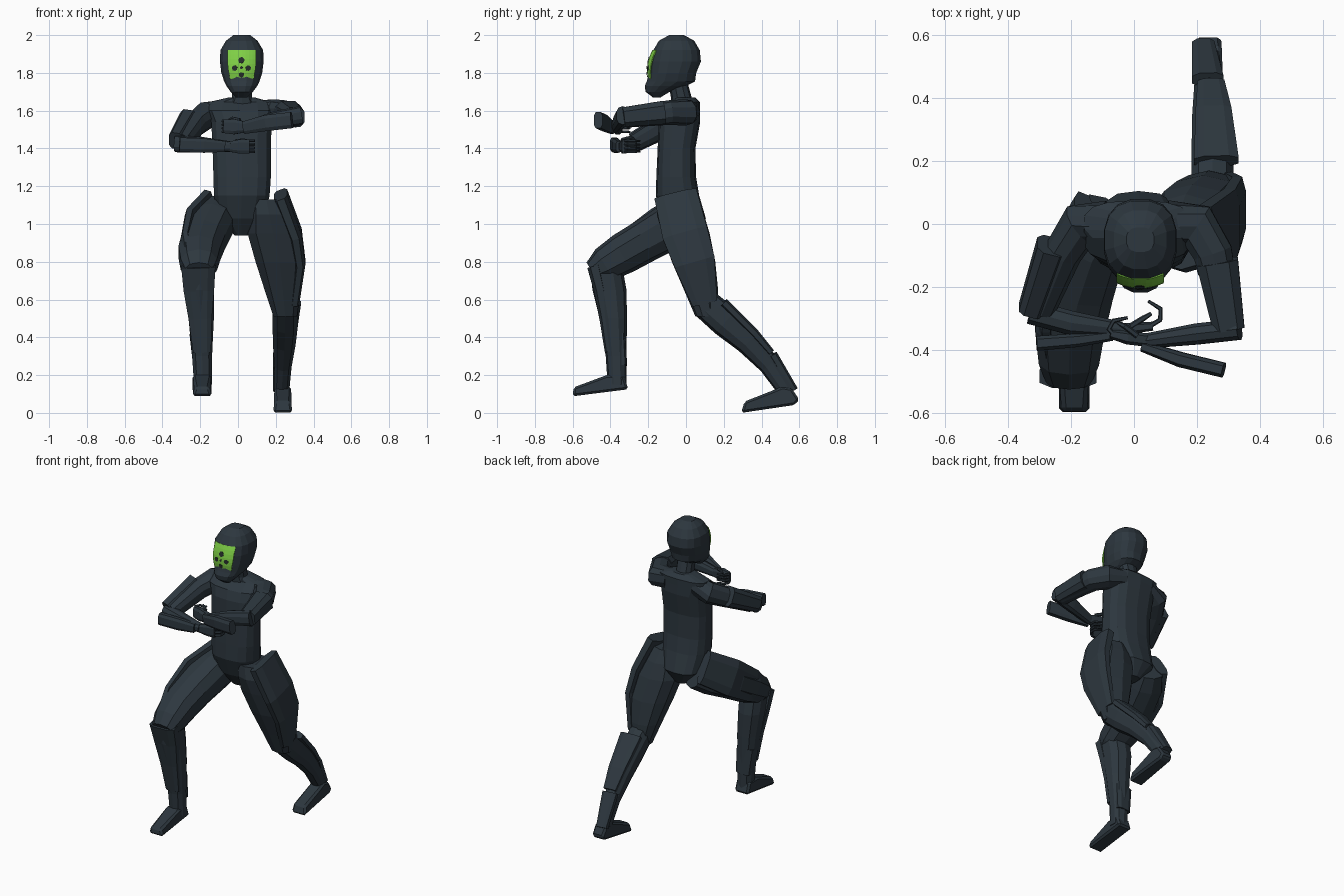
import bpy, bmesh, math
from mathutils import Vector


def material(name, rgb):
    m = bpy.data.materials.new(name)
    m.diffuse_color = (*rgb, 1)
    return m


SUIT = material("dark slate suit", (0.026, 0.038, 0.049))
GREEN = material("bright green visor", (0.21, 0.62, 0.06))
MARK = material("dark visor marks", (0.018, 0.026, 0.022))


def finish(name, bm, mat):
    bmesh.ops.recalc_face_normals(bm, faces=bm.faces)
    me = bpy.data.meshes.new(name)
    bm.to_mesh(me)
    bm.free()
    me.materials.append(mat)
    ob = bpy.data.objects.new(name, me)
    bpy.context.collection.objects.link(ob)
    return ob


def loft(name, rings, n=10, hint=(1, 0, 0), flat=False, square=0.85):
    """Skin rings of (x, y, z, width, depth); flat keeps every ring horizontal."""
    bm = bmesh.new()
    pts = [Vector(r[:3]) for r in rings]
    loops = []
    for i, r in enumerate(rings):
        t = pts[min(i + 1, len(pts) - 1)] - pts[max(i - 1, 0)]
        t = Vector((0, 0, 1)) if flat else t.normalized()
        side = Vector(hint)
        side = (side - t * side.dot(t)).normalized()
        other = t.cross(side)
        loop = []
        for k in range(n):
            a = 2 * math.pi * (k + 0.5) / n
            c, s = math.cos(a), math.sin(a)
            c = math.copysign(abs(c) ** square, c)
            s = math.copysign(abs(s) ** square, s)
            loop.append(bm.verts.new(pts[i] + side * c * r[3] / 2 + other * s * r[4] / 2))
        loops.append(loop)
    for a, b in zip(loops, loops[1:]):
        for k in range(n):
            bm.faces.new((a[k], a[(k + 1) % n], b[(k + 1) % n], b[k]))
    bm.faces.new(loops[0])
    bm.faces.new(loops[-1])
    return finish(name, bm, SUIT)


def plate(name, rings, hint=(1, 0, 0)):
    return loft(name, rings, n=8, hint=hint, square=0.65)


def foot(name, profile, x, widths):
    """Side profile (y, z) extruded across x, one width per point, edges softened."""
    bm = bmesh.new()
    rows = [[bm.verts.new((x + s * w / 2, y, z)) for (y, z), w in zip(profile, widths)] for s in (-1, 1)]
    bm.faces.new(rows[0])
    bm.faces.new(rows[1])
    n = len(profile)
    for i in range(n):
        j = (i + 1) % n
        bm.faces.new((rows[0][i], rows[0][j], rows[1][j], rows[1][i]))
    ob = finish(name, bm, SUIT)
    b = ob.modifiers.new("soft edges", "BEVEL")
    b.width, b.segments = 0.012, 1
    return ob


# torso, neck and head
loft("torso", [(.02, .0, .94, .08, .10), (.015, -.005, 1.03, .25, .22), (.02, -.045, 1.15, .30, .23),
               (.022, -.052, 1.25, .31, .21), (.02, -.05, 1.4, .315, .20), (.018, -.035, 1.54, .325, .22),
               (.01, -.025, 1.60, .36, .20), (.01, .005, 1.645, .34, .14), (.02, -.005, 1.67, .14, .11)],
     n=14, flat=True, square=0.75)
loft("neck", [(.022, -.01, 1.62, .17, .13), (.022, -.025, 1.67, .11, .11), (.022, -.045, 1.76, .11, .10)], flat=True)
loft("helmet", [(.02, -.155, 1.67, .06, .04), (.02, -.15, 1.70, .12, .13), (.02, -.11, 1.73, .165, .22),
                (.02, -.08, 1.755, .19, .26), (.02, -.07, 1.80, .22, .252), (.02, -.055, 1.86, .235, .272),
                (.02, -.05, 1.92, .23, .25), (.02, -.05, 1.97, .17, .19), (.02, -.05, 2.0, .09, .08)],
     n=16, flat=True, square=0.82)


# visor and its round marks follow one curved surface
def visor_y(x, z):
    return -.203 + 3.2 * (x - .02) ** 2 + 2.6 * (z - 1.815) ** 2


bm = bmesh.new()
res = bmesh.ops.create_grid(bm, x_segments=8, y_segments=7, size=1)
for v in res["verts"]:
    u, w = v.co.x, v.co.y
    z = 1.835 + w * .085
    x = .02 + u * (.074 - .016 * max(0, -w))
    v.co = (x, visor_y(x, z), z)
ob = finish("visor", bm, GREEN)
s = ob.modifiers.new("thickness", "SOLIDIFY")
s.thickness, s.offset = .006, 0

for i, (x, z, r) in enumerate([(.018, 1.867, .017), (-.018, 1.825, .015), (.054, 1.825, .015),
                               (.018, 1.828, .008), (.018, 1.790, .014)]):
    bm = bmesh.new()
    ring = []
    for k in range(7):
        a = 2 * math.pi * k / 7 + .4
        px, pz = x + r * math.cos(a), z + r * math.sin(a)
        ring.append(bm.verts.new((px, visor_y(px, pz) - .005, pz)))
    bm.faces.new(ring)
    ob = finish(f"visor_mark_{i + 1}", bm, MARK)
    ob.modifiers.new("thickness", "SOLIDIFY").thickness = .002

# forward leg
loft("front_thigh", [(-.09, .02, 1.05, .18, .24), (-.135, -.06, 1.0, .23, .25), (-.18, -.2, .92, .24, .23),
                     (-.205, -.33, .845, .23, .22), (-.207, -.43, .785, .20, .19), (-.207, -.495, .745, .15, .12)])
plate("front_thigh_guard", [(-.16, .04, 1.09, .07, .22), (-.255, -.12, .985, .06, .24),
                            (-.28, -.29, .875, .05, .21), (-.26, -.42, .785, .05, .15)])
loft("front_shin", [(-.205, -.425, .79, .17, .17), (-.205, -.405, .65, .16, .18), (-.195, -.385, .5, .14, .145),
                    (-.19, -.37, .3, .11, .11), (-.185, -.365, .15, .10, .10)], flat=True)
plate("front_shin_guard", [(-.21, -.485, .775, .19, .08), (-.207, -.455, .65, .17, .07),
                           (-.2, -.43, .5, .13, .06), (-.19, -.41, .32, .10, .04)])
plate("front_ankle_guard", [(-.2, -.345, .42, .12, .05), (-.19, -.335, .25, .10, .05)])
foot("front_foot", [(-.6, .088), (-.595, .135), (-.42, .2), (-.33, .2), (-.305, .125)], -.19,
     [.105, .075, .10, .10, .10])

# trailing leg
loft("back_thigh", [(.15, -.045, 1.13, .18, .2), (.165, -.03, 1.05, .22, .25), (.185, 0, .95, .28, .25),
                    (.22, .04, .8, .265, .23), (.237, .08, .65, .20, .18), (.25, .11, .51, .13, .12)], flat=True)
plate("back_thigh_guard", [(.225, -.055, 1.155, .08, .24), (.305, -.005, .95, .07, .255),
                           (.328, .045, .8, .06, .23), (.3, .1, .58, .05, .14)])
loft("back_shin", [(.25, .11, .57, .14, .16), (.25, .21, .485, .14, .17), (.245, .33, .38, .125, .145),
                   (.238, .44, .255, .095, .11), (.23, .53, .12, .085, .09)])
plate("back_calf_guard", [(.262, .2, .585, .15, .05), (.253, .36, .425, .12, .05), (.245, .45, .32, .09, .04)])
plate("back_ankle_guard", [(.235, .46, .31, .105, .05), (.22, .57, .12, .075, .05)])
foot("back_foot", [(.292, 0), (.31, .06), (.45, .115), (.51, .14), (.56, .13), (.6, .07), (.575, .042)], .237,
     [.105, .085, .09, .09, .085, .08, .08])

# arm on the +x side, raised across the chest
Y = (0, 1, 0)
loft("left_upper_arm", [(.10, .01, 1.595, .13, .12), (.2, -.005, 1.59, .15, .14), (.25, -.09, 1.59, .13, .13),
                        (.305, -.32, 1.56, .09, .10)])
plate("left_upper_arm_guard", [(.265, -.12, 1.59, .14, .13), (.302, -.335, 1.565, .105, .11)])
loft("left_forearm", [(.335, -.335, 1.575, .07, .10), (.2, -.35, 1.55, .07, .095), (.04, -.372, 1.512, .05, .06)], hint=Y)
plate("left_forearm_guard", [(.285, -.465, 1.55, .05, .09), (.15, -.432, 1.535, .05, .09),
                             (.03, -.39, 1.51, .035, .07)], hint=Y)
plate("left_hand", [(.05, -.37, 1.513, .045, .055), (-.02, -.362, 1.515, .045, .085), (-.075, -.35, 1.517, .03, .075)], hint=Y)

# arm on the -x side, lower across the belly
loft("right_upper_arm", [(-.08, .01, 1.595, .13, .12), (-.17, -.002, 1.575, .14, .14), (-.225, -.09, 1.53, .12, .13),
                         (-.295, -.27, 1.43, .09, .10)])
plate("right_upper_arm_guard", [(-.262, -.07, 1.55, .10, .13), (-.33, -.275, 1.44, .08, .10)])
loft("right_forearm", [(-.33, -.28, 1.425, .08, .09), (-.2, -.315, 1.42, .08, .085), (-.04, -.335, 1.41, .05, .055)], hint=Y)
plate("right_forearm_guard", [(-.31, -.38, 1.42, .05, .08), (-.18, -.37, 1.415, .045, .08),
                              (-.07, -.355, 1.41, .035, .06)], hint=Y)
plate("right_hand", [(-.05, -.335, 1.41, .04, .055), (.01, -.33, 1.41, .035, .08), (.06, -.325, 1.41, .03, .08)], hint=Y)

# curled fingers, four per hand plus thumbs
for i in range(4):
    z = 1.383 + i * .019
    loft(f"right_finger_{i + 1}", [(.05, -.325, z, .016, .016), (.083, -.305, z, .016, .016),
                                   (.085, -.27, z, .015, .015), (.045, -.245, z, .010, .010)], n=6, hint=(0, 0, 1))
    z = 1.488 + i * .019
    loft(f"left_finger_{i + 1}", [(-.06, -.355, z, .016, .016), (-.08, -.335, z, .016, .016),
                                  (-.065, -.308, z, .015, .015), (-.02, -.298, z, .010, .010)], n=6, hint=(0, 0, 1))
loft("right_thumb", [(-.01, -.325, 1.44, .02, .02), (.03, -.30, 1.445, .018, .018), (.055, -.285, 1.44, .012, .012)], n=6, hint=(0, 0, 1))
loft("left_thumb", [(.01, -.355, 1.55, .02, .02), (-.03, -.325, 1.56, .018, .018), (-.05, -.315, 1.55, .012, .012)], n=6, hint=(0, 0, 1))
